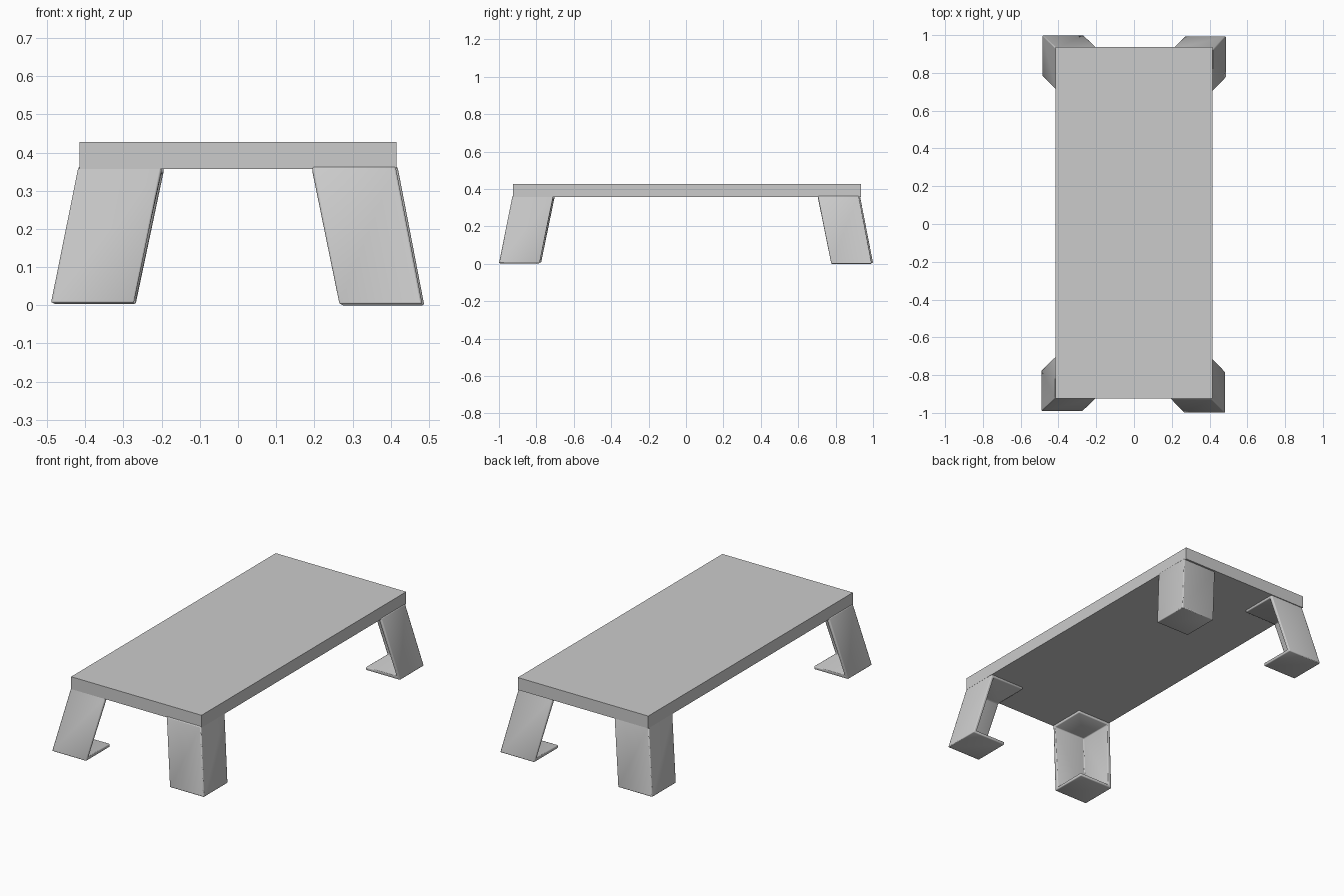
import bpy, bmesh

if "Cube" in bpy.data.objects:
    bpy.data.objects.remove(bpy.data.objects["Cube"])

grey = bpy.data.materials.new("plain_grey")
grey.diffuse_color = (0.6, 0.6, 0.6, 1)
grey.use_nodes = True
grey.node_tree.nodes["Principled BSDF"].inputs["Base Color"].default_value = grey.diffuse_color


def make_object(name, bm):
    mesh = bpy.data.meshes.new(name)
    bm.to_mesh(mesh)
    bm.free()
    mesh.materials.append(grey)
    ob = bpy.data.objects.new(name, mesh)
    bpy.context.collection.objects.link(ob)
    return ob


# Table top: a plain slab
bm = bmesh.new()
bmesh.ops.create_cube(bm, size=1)
bmesh.ops.scale(bm, vec=(0.83, 1.86, 0.071), verts=bm.verts)
bmesh.ops.translate(bm, vec=(0, 0.006, 0.3925), verts=bm.verts)
make_object("table_top", bm)


def leg(name, sx, sy, foot, top, z0):
    """Splayed sheet leg: two outer walls, foot plate and top plate, open inwards."""
    size = 0.218
    bm = bmesh.new()
    ring = []
    for (x, y), z in ((foot, z0), (top, 0.363)):
        xi, yi = x - sx * size, y - sy * size
        ring.append([bm.verts.new(c) for c in
                     ((x, y, z), (xi, y, z), (xi, yi, z), (x, yi, z))])
    b, t = ring
    faces = [(b[3], b[2], b[1], b[0]), tuple(t),
             (b[0], b[1], t[1], t[0]), (b[3], b[0], t[0], t[3])]
    for f in faces:
        # keep normals outward on mirrored corners
        bm.faces.new(f if sx * sy > 0 else f[::-1])
    ob = make_object(name, bm)
    solid = ob.modifiers.new("thickness", 'SOLIDIFY')
    solid.thickness = 0.018
    solid.offset = -1
    solid.use_even_offset = True
    bev = ob.modifiers.new("soft_edges", 'BEVEL')
    bev.width = 0.005
    bev.segments = 2
    bev.limit_method = 'ANGLE'
    bpy.ops.object.select_all(action='DESELECT')
    bpy.context.view_layer.objects.active = ob
    ob.select_set(True)
    bpy.ops.object.shade_smooth_by_angle(angle=0.7)


# Four legs, one per corner, each set very slightly differently
leg("front_left_leg", -1, -1, (-0.490, -0.992), (-0.418, -0.922), 0.006)
leg("front_right_leg", 1, -1, (0.483, -1.0), (0.413, -0.928), 0.003)
leg("back_right_leg", 1, 1, (0.488, 0.994), (0.418, 0.924), 0.0)
leg("back_left_leg", -1, 1, (-0.485, 1.0), (-0.413, 0.930), 0.004)
